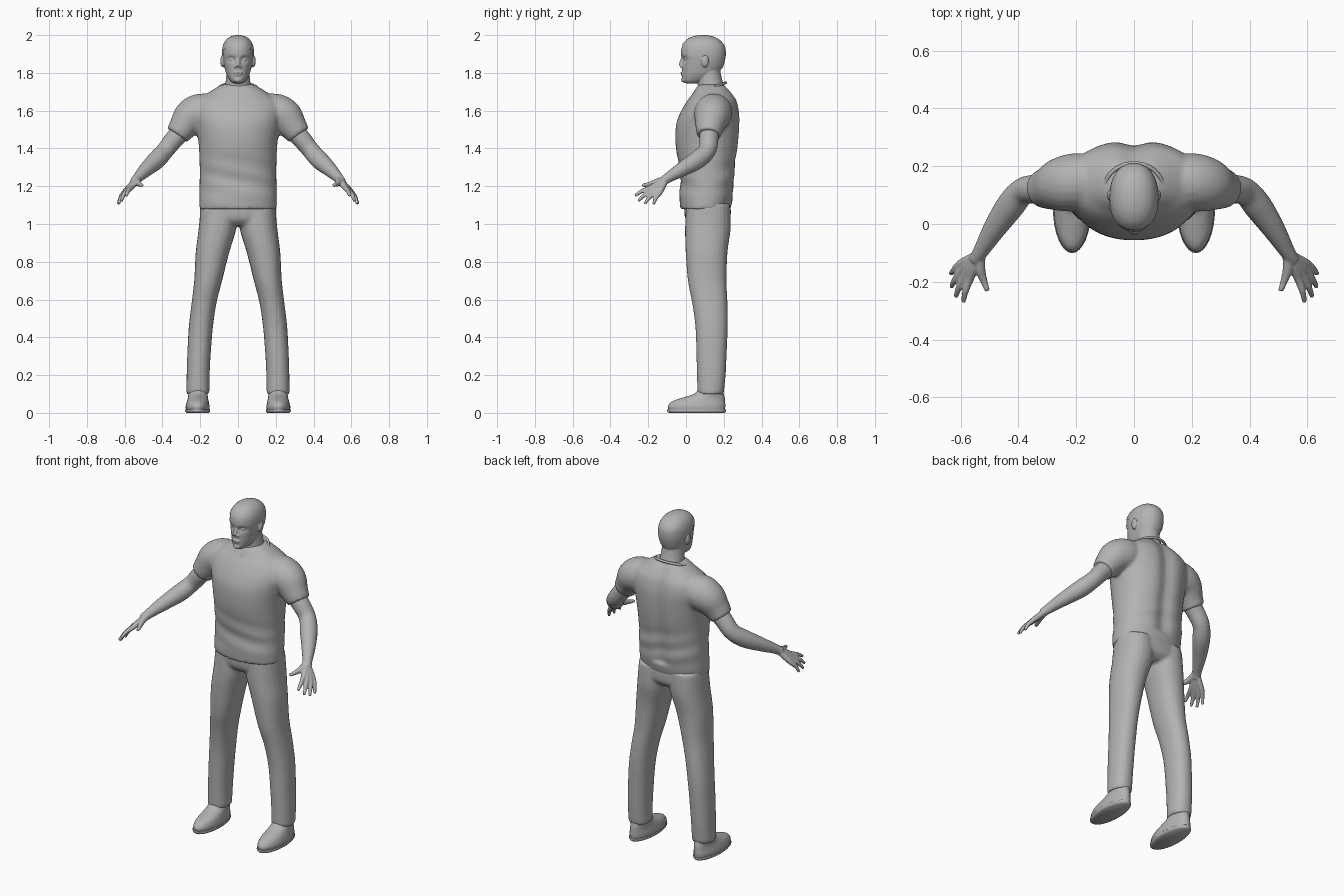
import bpy, bmesh
from math import sin, cos, pi, exp
from mathutils import Vector, Matrix

cube = bpy.data.objects.get("Cube")
if cube:
    bpy.data.objects.remove(cube, do_unlink=True)

grey = bpy.data.materials.new("plain grey")
grey.use_nodes = True
grey.diffuse_color = (0.45, 0.45, 0.45, 1)
grey.node_tree.nodes["Principled BSDF"].inputs["Base Color"].default_value = (0.45, 0.45, 0.45, 1)


def spline(rows, steps=5):
    """Smooth curve through rows of numbers."""
    out = []
    for i in range(len(rows) - 1):
        p, q = rows[i], rows[i + 1]
        o, r = rows[max(i - 1, 0)], rows[min(i + 2, len(rows) - 1)]
        for k in range(steps):
            t = k / steps
            out.append([b + t / 2 * (c - a + t * (2 * a - 5 * b + 4 * c - d + t * (3 * (b - c) + d - a)))
                        for a, b, c, d in zip(o, p, q, r)])
    return out + [list(rows[-1])]


def skin(bm, rings):
    """Close a row of rings into a solid."""
    loops = [[bm.verts.new(p) for p in ring] for ring in rings]
    n = len(loops[0])
    for a, b in zip(loops, loops[1:]):
        for i in range(n):
            j = (i + 1) % n
            bm.faces.new((a[i], a[j], b[j], b[i]))
    bm.faces.new(loops[0][::-1])
    bm.faces.new(loops[-1])


def stack(bm, rows, side=1, power=2.0, segs=32, warp=None):
    """Level rings: height, centre x, half width, front y, back y."""
    rings = []
    for z, cx, w, front, back in spline(rows):
        ring = []
        for i in range(segs):
            c, s = cos(2 * pi * i / segs), sin(2 * pi * i / segs)
            ex = abs(c) ** (2 / power) * (1 if c > 0 else -1)
            ey = abs(s) ** (2 / power) * (1 if s > 0 else -1)
            p = Vector((side * cx + w * ex, (front + back) / 2 + (back - front) / 2 * ey, z))
            ring.append(warp(p) if warp else p)
        rings.append(ring)
    skin(bm, rings)


def tube(bm, rows, side=1, segs=20):
    """Round limb along a path: x, y, z, radius."""
    path = spline(rows)
    pts = [Vector((side * p[0], p[1], p[2])) for p in path]
    rings = []
    for i, (p, row) in enumerate(zip(pts, path)):
        t = (pts[min(i + 1, len(pts) - 1)] - pts[max(i - 1, 0)]).normalized()
        u = t.cross(Vector((0.3, 0.5, 0.8))).normalized()
        v = t.cross(u)
        rings.append([p + row[3] * (u * cos(2 * pi * k / segs) + v * sin(2 * pi * k / segs))
                      for k in range(segs)])
    skin(bm, rings)


def ball(bm, centre, size):
    m = Matrix.Translation(centre) @ Matrix.Diagonal((*size, 1))
    bmesh.ops.create_uvsphere(bm, u_segments=20, v_segments=12, radius=1, matrix=m)


def finish(name, bm, voxel=0, smooth=0):
    bmesh.ops.recalc_face_normals(bm, faces=bm.faces)
    mesh = bpy.data.meshes.new(name)
    bm.to_mesh(mesh)
    bm.free()
    mesh.materials.append(grey)
    ob = bpy.data.objects.new(name, mesh)
    bpy.context.collection.objects.link(ob)
    if voxel:
        r = ob.modifiers.new("blend parts", "REMESH")
        r.mode, r.voxel_size, r.use_smooth_shade = "VOXEL", voxel, True
    if smooth:
        s = ob.modifiers.new("soften", "SMOOTH")
        s.factor, s.iterations = 0.5, smooth
    mesh.shade_smooth()
    return ob


# Shirt: trunk with a spine groove and loose folds, plus two sleeves
def cloth(p):
    if p.y > 0.12 and p.z > 1.15:
        p.y -= 0.02 * exp(-(p.x / 0.045) ** 2)
    fold = 0.004 * sin(60 * p.z + 14 * p.x) * max(0, 1 - abs(p.z - 1.24) / 0.16)
    p.y += fold if p.y > 0.1 else -fold
    return p


bm = bmesh.new()
stack(bm, [(1.08, 0, .205, -.03, .235), (1.14, 0, .205, -.035, .25), (1.22, 0, .203, -.03, .26),
           (1.32, 0, .203, -.04, .267), (1.42, 0, .208, -.055, .283), (1.52, 0, .222, -.053, .29),
           (1.59, 0, .235, -.03, .288), (1.65, 0, .22, .005, .275), (1.69, 0, .165, .035, .252),
           (1.73, 0, .1, .06, .22), (1.74, 0, .07, .08, .2)], power=2.2, segs=64, warp=cloth)
for side in (1, -1):
    tube(bm, [(.13, .15, 1.6, .09), (.2, .145, 1.59, .1), (.25, .137, 1.565, .095),
              (.29, .126, 1.515, .077), (.322, .12, 1.47, .064)], side)
finish("shirt", bm, 0.009, 4)

# Collar and sleeve rims
bm = bmesh.new()
rim = [(.1 * cos(a), .125 + .085 * sin(a), 1.718 + .03 * sin(a))
       for a in [2 * pi * i / 40 for i in range(40)]]
for (x, y, z), (x2, y2, z2) in zip(rim, rim[1:] + rim[:1]):
    tube(bm, [(x, y, z, .008), (x2, y2, z2, .008)], segs=8)
finish("collar", bm, 0.004, 2)

# Trousers: hips and two legs
bm = bmesh.new()
stack(bm, [(.99, 0, .15, .03, .2), (1.03, 0, .2, -.005, .235), (1.12, 0, .198, -.01, .235)], power=2.3)
for side in (1, -1):
    stack(bm, [(.1, .212, .061, .06, .2), (.2, .211, .061, .058, .21), (.3, .207, .062, .055, .215),
               (.45, .197, .064, .05, .221), (.58, .18, .066, .033, .22), (.7, .158, .074, .01, .215),
               (.85, .135, .089, -.002, .22), (.98, .108, .1, -.005, .237), (1.1, .1, .098, 0, .235)],
          side, power=2.2, segs=24)
finish("trousers", bm, 0.01, 3)

# Shoes with thin soles
for side, label in ((1, "left"), (-1, "right")):
    bm = bmesh.new()
    stack(bm, [(.012, .214, .061, -.09, .205), (.035, .214, .063, -.096, .208), (.06, .213, .058, -.075, .207),
               (.08, .212, .053, -.02, .205), (.1, .212, .051, .04, .2), (.13, .212, .05, .07, .195)], side)
    finish(label + "_shoe", bm)
    bm = bmesh.new()
    stack(bm, [(0, .214, .059, -.09, .205), (.008, .214, .066, -.1, .211), (.018, .214, .066, -.1, .211)], side)
    finish(label + "_sole", bm)

# Arms with hands: each finger runs from the wrist through its knuckle to the tip
fingers = [((.568, -.19, 1.19), (.59, -.27, 1.15)), ((.585, -.18, 1.178), (.617, -.252, 1.122)),
           ((.598, -.163, 1.168), (.632, -.218, 1.107)), ((.603, -.14, 1.165), (.634, -.172, 1.105))]
for side, label in ((1, "left"), (-1, "right")):
    bm = bmesh.new()
    tube(bm, [(.24, .13, 1.55, .055), (.33, .122, 1.458, .051), (.385, .112, 1.39, .047),
              (.43, .06, 1.34, .049), (.485, -.02, 1.29, .039), (.53, -.095, 1.245, .027),
              (.55, -.125, 1.222, .024)], side)
    wrist = Vector((.535, -.105, 1.238))
    for knuckle, tip in fingers:
        k, t = Vector(knuckle), Vector(tip)
        bend = k.lerp(t, 0.5) + Vector((.004, -.003, .004))
        tube(bm, [(*wrist, .017), (*wrist.lerp(k, 0.6), .017), (*k, .0145), (*bend, .0115), (*t, .008)],
             side, 12)
    tube(bm, [(.53, -.105, 1.24, .017), (.532, -.155, 1.222, .018), (.52, -.195, 1.21, .013),
              (.507, -.232, 1.205, .009)], side, 12)
    finish(label + "_arm", bm, 0.005, 2)

# Head: skull with eye sockets, features and neck
skull = [(1.745, 0, .026, -.004, .06), (1.76, 0, .043, -.019, .11), (1.79, 0, .06, -.021, .165),
         (1.82, 0, .069, -.021, .187), (1.86, 0, .077, -.022, .201), (1.9, 0, .081, -.027, .207),
         (1.94, 0, .077, -.021, .202), (1.97, 0, .062, .002, .178), (1.99, 0, .037, .037, .142),
         (1.998, 0, .008, .075, .105)]


def sockets(p):
    if p.y < 0.08:
        p.y += 0.016 * exp(-((abs(p.x) - .034) / .02) ** 2 - ((p.z - 1.872) / .014) ** 2)
    return p


bm = bmesh.new()
stack(bm, skull, power=2.2, segs=64, warp=sockets)
tube(bm, [(0, .14, 1.66, .085), (0, .132, 1.72, .071), (0, .125, 1.77, .064), (0, .12, 1.82, .06)])
tube(bm, [(0, -.012, 1.885, .009), (0, -.022, 1.86, .011), (0, -.028, 1.836, .012)])
ball(bm, (0, -.019, 1.8), (.024, .01, .005))
ball(bm, (0, -.017, 1.789), (.02, .01, .005))
ball(bm, (0, -.012, 1.763), (.022, .014, .014))
for side in (1, -1):
    ball(bm, (side * .012, -.022, 1.833), (.009, .01, .007))
    ball(bm, (side * .032, .002, 1.871), (.014, .012, .008))
    ball(bm, (side * .081, .1, 1.862), (.013, .02, .033))
finish("head", bm, 0.004, 2)

# Hair: a close cap cut along a sloping hairline
bm = bmesh.new()
stack(bm, [(z + .002 * (z > 1.96), x, w + .004, f - .004, b + .004) for z, x, w, f, b in skull],
      power=2.2, segs=48)
bmesh.ops.bisect_plane(bm, geom=bm.verts[:] + bm.edges[:] + bm.faces[:], plane_co=(0, -.02, 1.95),
                       plane_no=(0, .6, 1), clear_inner=True)
finish("hair", bm)
